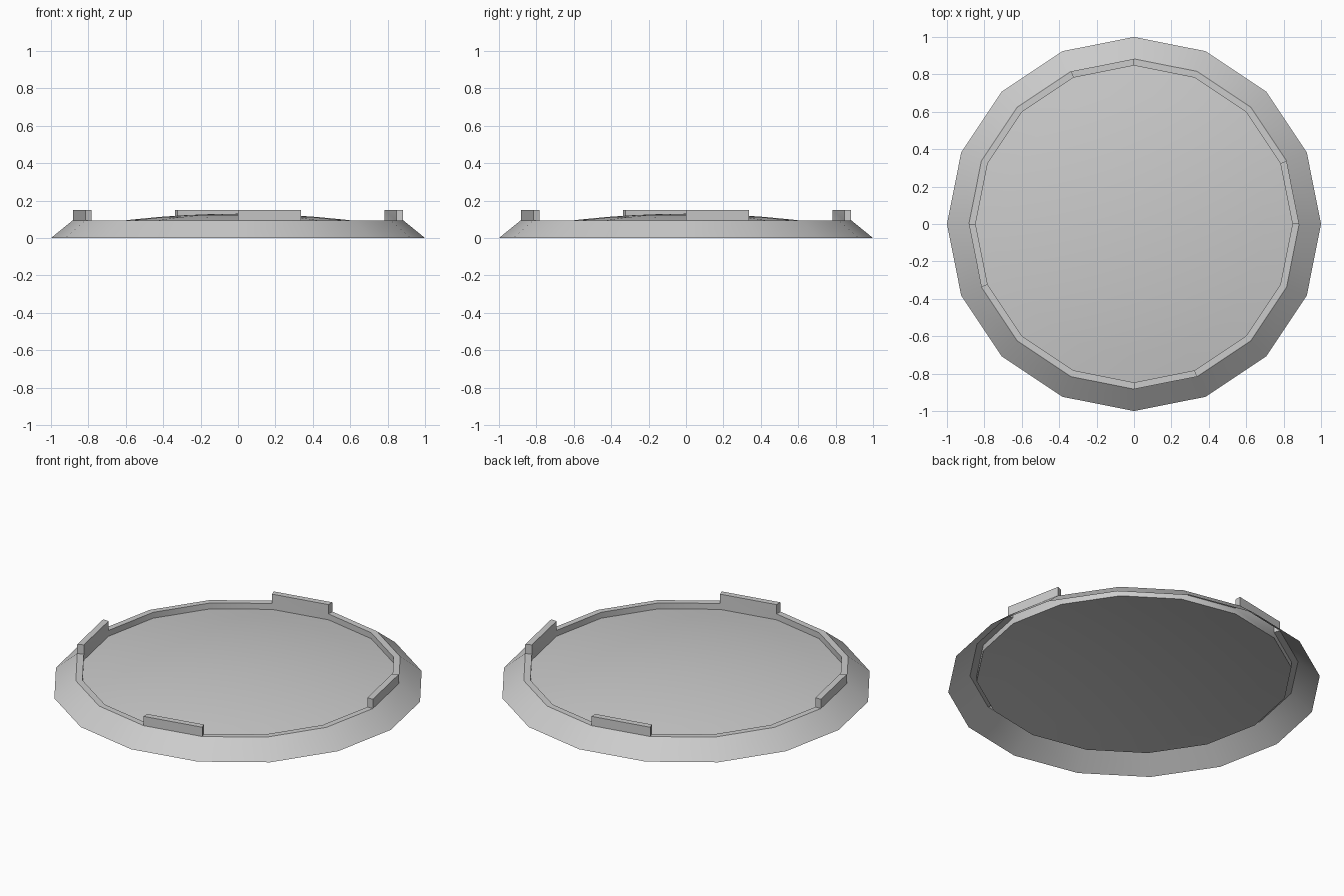
import bpy, bmesh, math

if "Cube" in bpy.data.objects:
    bpy.data.objects.remove(bpy.data.objects["Cube"])

SIDES = 16
RIM_OUT, RIM_IN, RIM_Z = 0.883, 0.847, 0.095
DOME_EDGE_Z, DOME_TOP_Z, TAB_TOP_Z = 0.06, 0.13, 0.15


def lathe(bm, profile):
    """Revolve (radius, z) points; returns the quads grouped by band."""
    rings = [[bm.verts.new((r * math.cos(2 * math.pi * i / SIDES),
                            r * math.sin(2 * math.pi * i / SIDES), z))
              for i in range(SIDES)] for r, z in profile]
    bands = []
    for a, b in zip(rings, rings[1:]):
        bands.append([bm.faces.new((a[i], a[(i + 1) % SIDES],
                                    b[(i + 1) % SIDES], b[i]))
                      for i in range(SIDES)])
    return rings, bands


def finish(bm, name):
    mesh = bpy.data.meshes.new(name)
    bm.to_mesh(mesh)
    bm.free()
    ob = bpy.data.objects.new(name, mesh)
    bpy.context.collection.objects.link(ob)
    bpy.ops.object.select_all(action='DESELECT')
    ob.select_set(True)
    bpy.context.view_layer.objects.active = ob
    bpy.ops.object.shade_smooth_by_angle(angle=math.radians(30))
    return ob


# Sloped bezel, open underneath, with flat rim and short inner wall
bm = bmesh.new()
rings, bands = lathe(bm, [(1, 0), (RIM_OUT, RIM_Z), (RIM_IN, RIM_Z),
                          (RIM_IN, DOME_EDGE_Z)])
# Four locking tabs raised from every fourth rim segment
tabs = bmesh.ops.extrude_discrete_faces(bm, faces=bands[1][::4])["faces"]
bmesh.ops.translate(bm, verts=list({v for f in tabs for v in f.verts}),
                    vec=(0, 0, TAB_TOP_Z - RIM_Z))
finish(bm, "bezel_with_tabs")

# Shallow domed cover inside the rim
bm = bmesh.new()
STEPS = 6
rise = DOME_TOP_Z - DOME_EDGE_Z
rings, bands = lathe(bm, [(RIM_IN * t, DOME_TOP_Z - rise * t * t)
                          for t in (1 - k / STEPS for k in range(STEPS))])
tip = bm.verts.new((0, 0, DOME_TOP_Z))
for i in range(SIDES):
    bm.faces.new((rings[-1][i], rings[-1][(i + 1) % SIDES], tip))
finish(bm, "domed_cover")
